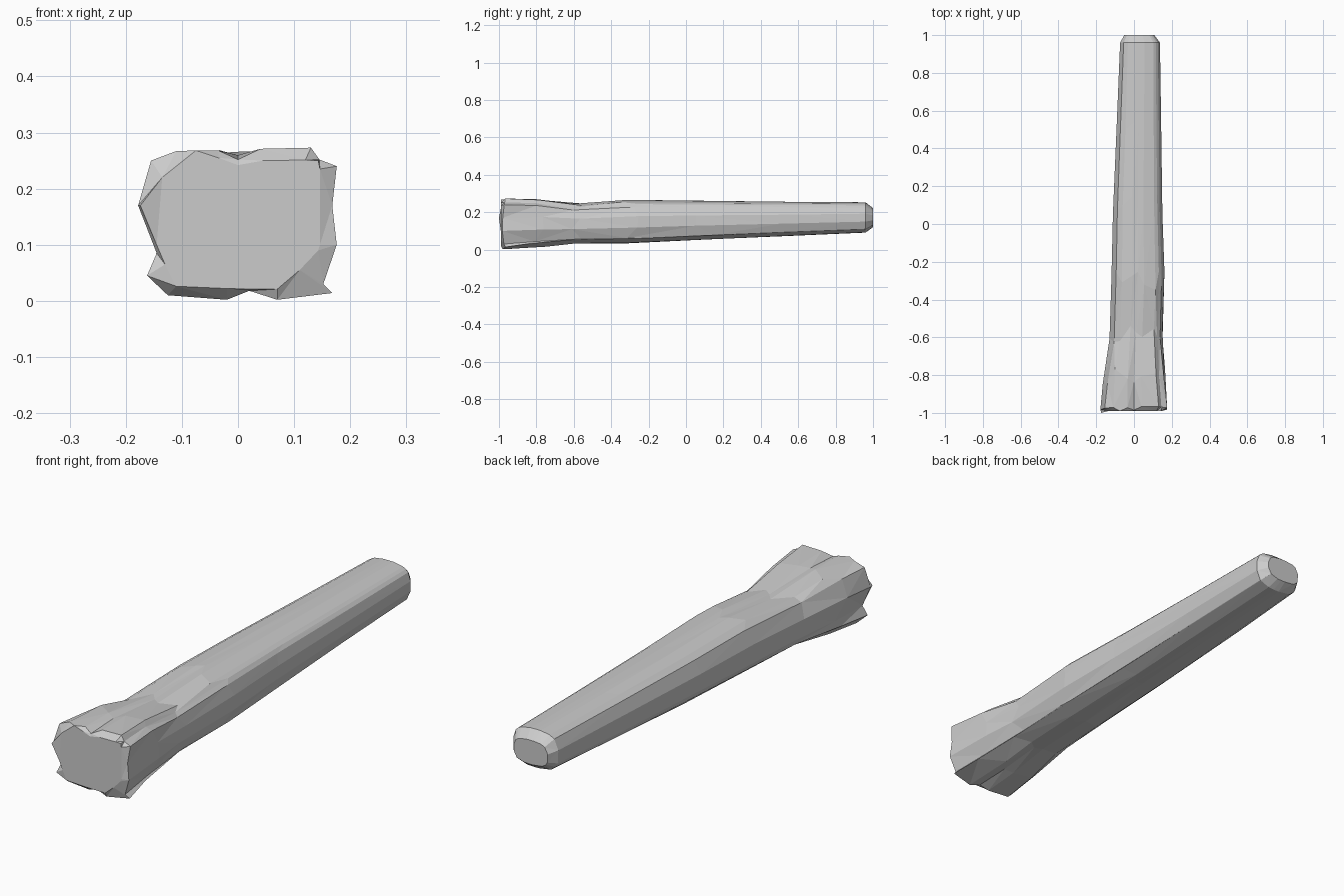
import bpy, bmesh, math, random

random.seed(4)

# Lobed outline of the flared root end, (x, z), counter-clockwise seen from the front
ROOT = [(0.176, 0.10), (0.168, 0.17), (0.176, 0.24), (0.145, 0.252), (0.13, 0.273),
        (0.04, 0.271), (0.0, 0.252), (-0.035, 0.268), (-0.11, 0.267), (-0.155, 0.25),
        (-0.178, 0.17), (-0.145, 0.085), (-0.162, 0.045), (-0.125, 0.01), (-0.02, 0.002),
        (0.02, 0.018), (0.07, 0.002), (0.168, 0.014), (0.152, 0.03)]

# Outline of the flat cut at the front, point for point with ROOT
CUT = [(0.146, 0.10), (0.146, 0.17), (0.146, 0.235), (0.143, 0.25), (0.12, 0.251),
       (0.045, 0.25), (0.0, 0.242), (-0.035, 0.255), (-0.075, 0.268), (-0.135, 0.22),
       (-0.174, 0.17), (-0.145, 0.10), (-0.13, 0.065), (-0.11, 0.026), (-0.02, 0.022),
       (0.02, 0.021), (0.07, 0.021), (0.11, 0.055), (0.143, 0.09)]

# Trunk stations: y, left x, right x, bottom z, top z, amount of root shape
STATIONS = [(-0.80, -0.165, 0.165, 0.014, 0.272, 0.6),
            (-0.58, -0.13, 0.152, 0.032, 0.246, 0.12),
            (-0.30, -0.12, 0.162, 0.034, 0.266, 0.0),
            (0.10, -0.112, 0.151, 0.052, 0.261, 0.0),
            (0.55, -0.092, 0.144, 0.072, 0.256, 0.0),
            (0.96, -0.074, 0.138, 0.091, 0.253, 0.0),
            (1.00, -0.052, 0.108, 0.120, 0.222, 0.0)]


def trunk_ring(left, right, low, high, blend):
    """Rounded-box section, blended towards the lobed root outline."""
    points = []
    for rx, rz in ROOT:
        u, v = rx / 0.177, (rz - 0.1375) / 0.1365
        length = (abs(u) ** 3.0 + abs(v) ** 3.0) ** (1 / 3.0)
        su, sv = u / length, v / length
        u, v = su + (u - su) * blend, sv + (v - sv) * blend
        points.append(((left + right) / 2 + u * (right - left) / 2,
                       (low + high) / 2 + v * (high - low) / 2))
    return points


bm = bmesh.new()


def add_ring(points, y, wobble=0.0):
    return [bm.verts.new((x, y + random.uniform(-wobble, wobble), z)) for x, z in points]


# Front cut, root flare, tapering trunk and chamfered tip
rings = [add_ring(CUT, -0.99), add_ring(ROOT, -0.975, 0.012)]
for y, left, right, low, high, blend in STATIONS:
    wobble = 0.05 if y < 0.9 else 0.0
    rings.append(add_ring(trunk_ring(left, right, low, high, blend), y, wobble))
rings[0][10].co.y = -1.0

for a, b in zip(rings, rings[1:]):
    for i in range(len(ROOT)):
        j = (i + 1) % len(ROOT)
        bm.faces.new((a[i], a[j], b[j], b[i]))
bm.faces.new(rings[0])
bm.faces.new(rings[-1])
bmesh.ops.recalc_face_normals(bm, faces=bm.faces)
bmesh.ops.triangulate(bm, faces=bm.faces)

mesh = bpy.data.meshes.new("log")
bm.to_mesh(mesh)
bm.free()
log = bpy.data.objects.new("log", mesh)
bpy.context.collection.objects.link(log)
